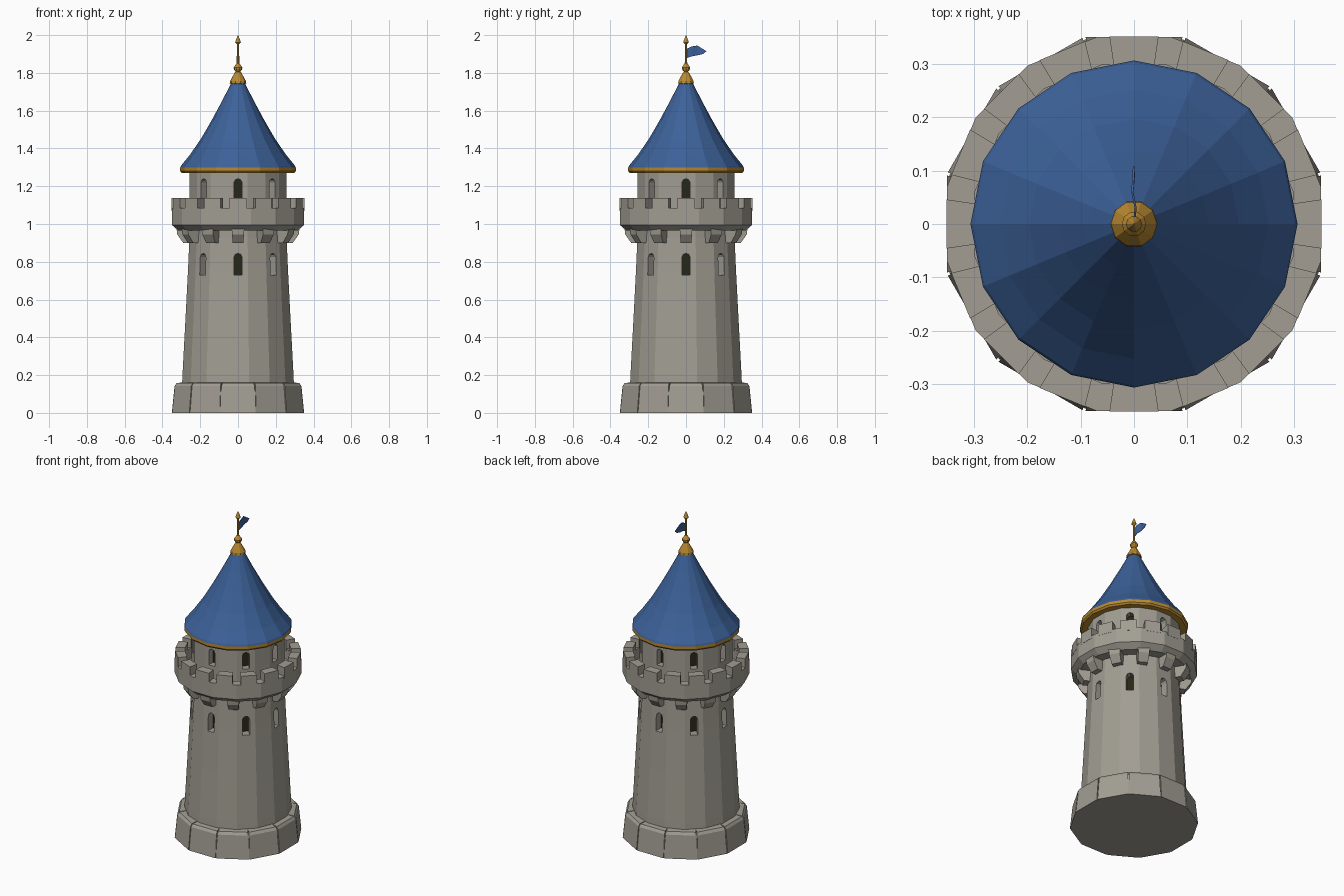
import bpy, bmesh, math
from mathutils import Vector, Matrix

if "Cube" in bpy.data.objects:
    bpy.data.objects.remove(bpy.data.objects["Cube"])

def material(name, rgb):
    m = bpy.data.materials.new(name)
    m.diffuse_color = (*rgb, 1)
    m.use_nodes = True
    m.node_tree.nodes["Principled BSDF"].inputs["Base Color"].default_value = m.diffuse_color
    return m

STONE = material("grey stone", (0.36, 0.34, 0.29))
BLUE = material("blue roof", (0.045, 0.12, 0.32))
GOLD = material("gold trim", (0.48, 0.25, 0.03))
DARK = material("dark opening", (0.02, 0.02, 0.008))

def finish(name, bm, mat):
    bmesh.ops.recalc_face_normals(bm, faces=bm.faces)
    me = bpy.data.meshes.new(name)
    bm.to_mesh(me)
    bm.free()
    me.materials.append(mat)
    ob = bpy.data.objects.new(name, me)
    bpy.context.collection.objects.link(ob)
    return ob

def lathe(name, profile, n, mat, flat=True, ring=False):
    """Revolve (radius, z) points; flat=True puts flat sides on the axes."""
    bm = bmesh.new()
    k = 1 / math.cos(math.pi / n) if flat else 1
    off = math.pi / n if flat else 0
    rows = []
    for r, z in profile:
        rows.append([bm.verts.new((r * k * math.cos(off + 2 * math.pi * i / n),
                                   r * k * math.sin(off + 2 * math.pi * i / n), z)) for i in range(n)])
    pairs = list(zip(rows, rows[1:]))
    if ring:
        pairs.append((rows[-1], rows[0]))
    for a, b in pairs:
        for i in range(n):
            j = (i + 1) % n
            bm.faces.new((a[i], a[j], b[j], b[i]))
    if not ring:
        bm.faces.new(rows[0])
        bm.faces.new(rows[-1])
    return finish(name, bm, mat)

def prism(bm, outline, half, angle):
    """Extrude a (radius, z) outline sideways; half = half width per point."""
    rot = Matrix.Rotation(angle, 3, 'Z')
    sides = [[bm.verts.new(rot @ Vector((r, s * h, z))) for (r, z), h in zip(outline, half)]
             for s in (-1, 1)]
    bm.faces.new(sides[0])
    bm.faces.new(sides[1])
    n = len(outline)
    for i in range(n):
        j = (i + 1) % n
        bm.faces.new((sides[0][i], sides[0][j], sides[1][j], sides[1][i]))

def prisms(name, outline, half, count, mat):
    bm = bmesh.new()
    for i in range(count):
        prism(bm, outline, half, 2 * math.pi * i / count)
    return finish(name, bm, mat)

# plinth: core plus twelve tapered blocks with narrow joints
lathe("plinth_core", [(0.345, 0), (0.328, 0.14), (0.29, 0.16)], 12, STONE)
t = math.tan(math.pi / 12)
outline = [(0.25, 0.0), (0.35, 0.0), (0.336, 0.142), (0.325, 0.158), (0.25, 0.166)]
prisms("plinth_blocks", outline, [r * t - 0.003 for r, z in outline], 12, STONE)

# shaft and upper drum
tower = lathe("tower_wall", [(0.298, 0.1), (0.294, 0.2), (0.278, 0.5), (0.265, 0.75),
                             (0.257, 0.93), (0.257, 1.285)], 16, STONE)

# arched window cutters, two rows of eight
bm = bmesh.new()
for z0, z1 in ((0.73, 0.845), (1.137, 1.24)):
    w = 0.021
    arch = [(-w, z0), (w, z0)] + [(w * math.cos(a), z1 - w + w * math.sin(a))
                                 for a in [math.pi * q / 4 for q in range(5)]]
    for i in range(8):
        rot = Matrix.Rotation(i * math.pi / 4, 3, 'Z')
        inner = [bm.verts.new(rot @ Vector((0.19, y, z))) for y, z in arch]
        outer = [bm.verts.new(rot @ Vector((0.33, y, z))) for y, z in arch]
        bm.faces.new(inner)
        bm.faces.new(outer)
        for a in range(len(arch)):
            b = (a + 1) % len(arch)
            bm.faces.new((inner[a], inner[b], outer[b], outer[a]))
cutter = finish("window_cutter", bm, STONE)
cutter.hide_render = True
mod = tower.modifiers.new("windows", 'BOOLEAN')
mod.operation = 'DIFFERENCE'
mod.solver = 'EXACT'
mod.object = cutter
bpy.context.view_layer.objects.active = tower
bpy.ops.object.modifier_apply(modifier=mod.name)
bpy.data.objects.remove(cutter)

# dark core seen through the windows
lathe("window_darkness", [(0.215, 0.7), (0.215, 1.26)], 16, DARK)

# corbels under the gallery
prisms("corbels", [(0.24, 0.9), (0.29, 0.9), (0.322, 0.945), (0.328, 1.0), (0.24, 1.0)],
       [0.028, 0.028, 0.032, 0.035, 0.035], 12, STONE)

# gallery ring with floor, then merlons
lathe("gallery_wall", [(0.25, 0.965), (0.315, 0.965), (0.35, 0.995), (0.35, 1.085),
                       (0.298, 1.085), (0.298, 1.02), (0.25, 1.02)], 16, STONE, ring=True)
prisms("merlons", [(0.297, 1.07), (0.351, 1.07), (0.351, 1.138), (0.297, 1.138)],
       [0.038, 0.046, 0.046, 0.038], 16, STONE)

# roof with flared eave and gold band
lathe("eave_band", [(0.24, 1.27), (0.298, 1.27), (0.306, 1.28), (0.306, 1.298), (0.24, 1.3)],
      16, GOLD, flat=False)
lathe("roof", [(0.306, 1.298), (0.302, 1.308), (0.252, 1.37), (0.197, 1.45), (0.14, 1.548),
               (0.085, 1.65), (0.034, 1.75)], 16, BLUE, flat=False)

# finial: cap, ball, pole and spear tip in one turned profile
lathe("finial", [(0.03, 1.738), (0.044, 1.745), (0.042, 1.757), (0.018, 1.8), (0.012, 1.806),
                 (0.022, 1.818), (0.023, 1.829), (0.013, 1.843), (0.007, 1.85), (0.006, 1.952),
                 (0.015, 1.962), (0.012, 1.972), (0.001, 2.0)], 10, GOLD, flat=False)

# pennant flying toward +y
bm = bmesh.new()
top = [(0.0, 1.925), (0.03, 1.94), (0.06, 1.945), (0.108, 1.915)]
low = [(0.0, 1.878), (0.03, 1.887), (0.06, 1.893), (0.092, 1.9)]
wave = [0, 0.003, -0.003, 0.0]
grid = [[[bm.verts.new((wx + s, y, z)) for (y, z), wx in zip(row, wave)]
         for row in (top, low)] for s in (-0.002, 0.002)]
for (a, b) in grid:
    for i in range(3):
        bm.faces.new((a[i], a[i + 1], b[i + 1], b[i]))
rims = [g[0] + g[1][::-1] for g in grid]
for i in range(8):
    j = (i + 1) % 8
    bm.faces.new((rims[0][i], rims[0][j], rims[1][j], rims[1][i]))
finish("pennant", bm, BLUE)
